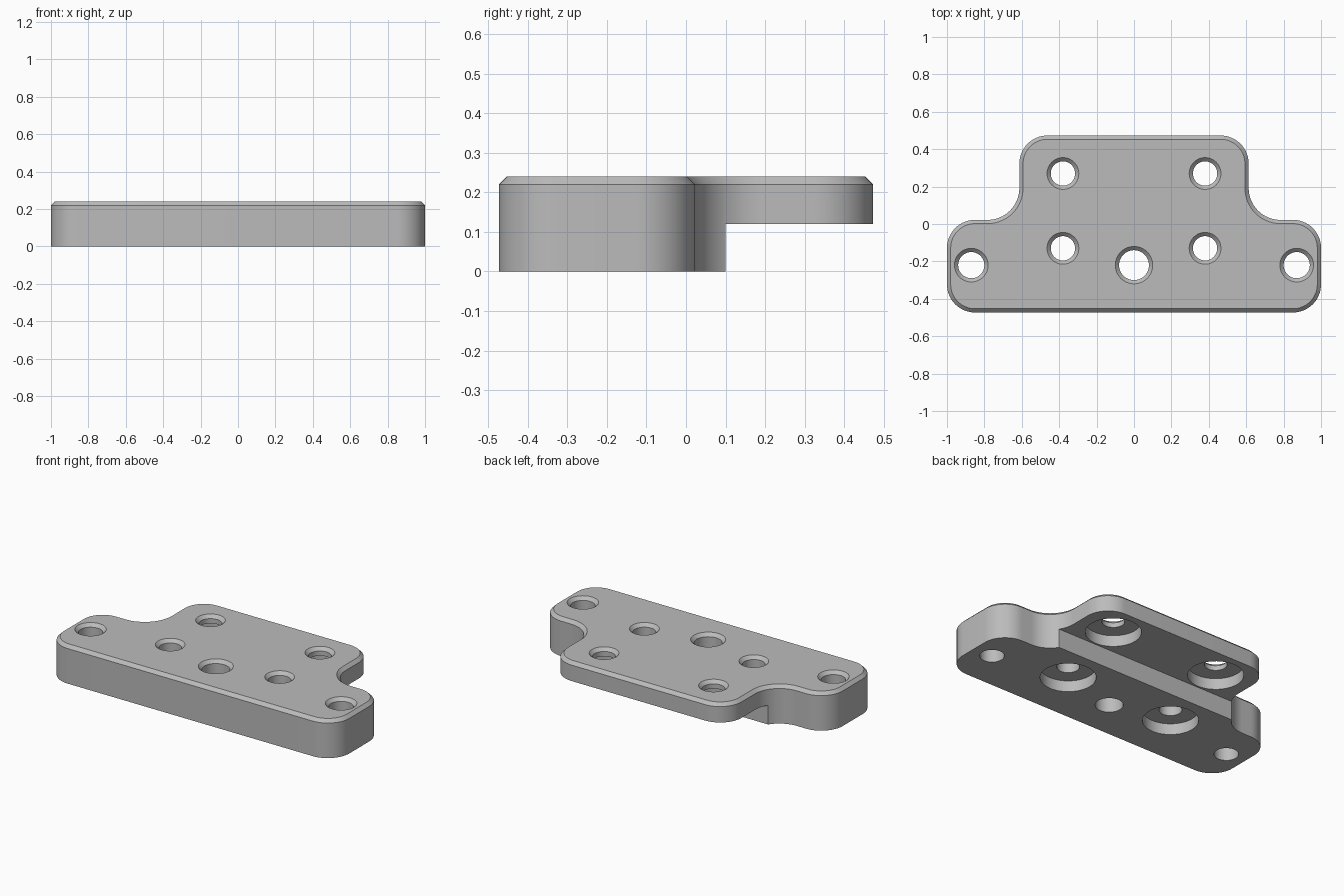
import bpy, bmesh
from math import sin, cos, pi, radians

cube = bpy.data.objects.get("Cube")
if cube:
    bpy.data.objects.remove(cube, do_unlink=True)

HEIGHT, CHAMFER = 0.24, 0.02
LEDGE_Y, LEDGE_Z = 0.10, 0.12
BORE_RADIUS, BORE_DEPTH = 0.16, 0.07

grey = bpy.data.materials.new("plain grey")
grey.use_nodes = True
colour = (0.5, 0.5, 0.5, 1)
grey.diffuse_color = colour
grey.node_tree.nodes["Principled BSDF"].inputs["Base Color"].default_value = colour


def loft(name, rings):
    """Solid through a list of rings of 3D points, capped at both ends."""
    bm = bmesh.new()
    loops = [[bm.verts.new(p) for p in ring] for ring in rings]
    n = len(loops[0])
    for a, b in zip(loops, loops[1:]):
        for i in range(n):
            j = (i + 1) % n
            bm.faces.new((a[i], a[j], b[j], b[i]))
    bm.faces.new(loops[0][::-1])
    bm.faces.new(loops[-1])
    bmesh.ops.recalc_face_normals(bm, faces=bm.faces)
    mesh = bpy.data.meshes.new(name)
    bm.to_mesh(mesh)
    bm.free()
    mesh.materials.append(grey)
    obj = bpy.data.objects.new(name, mesh)
    bpy.context.collection.objects.link(obj)
    return obj


def outline(inset, z, steps=16):
    """Stepped plate outline: corner arcs on one side, mirrored to the other."""
    arcs = [  # centre x, centre y, radius, start angle, end angle, side
        (0.85, -0.323, 0.15, -90, 0, 1),
        (0.85, -0.128, 0.15, 0, 90, 1),
        (0.783, 0.192, 0.17, 270, 180, -1),
        (0.463, 0.323, 0.15, 0, 90, 1),
    ]
    half = []
    for cx, cy, r, start, end, side in arcs:
        r -= inset * side
        for i in range(steps + 1):
            a = radians(start + (end - start) * i / steps)
            half.append((cx + r * cos(a), cy + r * sin(a), z))
    return half + [(-x, y, z) for x, y, z in reversed(half)]


def lathe(name, x, y, profile, sides=48):
    return loft(name, [[(x + r * cos(2 * pi * i / sides), y + r * sin(2 * pi * i / sides), z)
                        for i in range(sides)] for r, z in profile])


def cut(target, cutter):
    cutter.hide_render = True
    mod = target.modifiers.new("cut", 'BOOLEAN')
    mod.operation, mod.solver, mod.object = 'DIFFERENCE', 'EXACT', cutter
    bpy.context.view_layer.objects.active = target
    bpy.ops.object.modifier_apply(modifier=mod.name)
    bpy.data.objects.remove(cutter, do_unlink=True)


# Plate with a chamfered top rim
plate = loft("mounting_plate", [outline(0, 0), outline(0, HEIGHT - CHAMFER),
                                outline(CHAMFER, HEIGHT)])

# Raised underside of the rear half
cut(plate, loft("ledge_cutter", [[(-1, LEDGE_Y, z), (1, LEDGE_Y, z), (1, 1, z), (-1, 1, z)]
                                 for z in (-0.2, LEDGE_Z)]))

# Through holes with chamfered tops; the four bolt holes are counterbored below
holes = [(0, -0.22, 0.08, None)]
for s in (-1, 1):
    holes += [(s * 0.87, -0.22, 0.07, None),
              (s * 0.38, -0.13, 0.065, 0),
              (s * 0.38, 0.27, 0.065, LEDGE_Z)]
for x, y, r, floor in holes:
    profile = [(r, -0.1)]
    if floor is not None:
        top = floor + BORE_DEPTH
        profile = [(BORE_RADIUS, -0.1), (BORE_RADIUS, top), (r, top)]
    profile += [(r, HEIGHT - CHAMFER), (r + 2 * CHAMFER, HEIGHT + CHAMFER)]
    cut(plate, lathe("hole_cutter", x, y, profile))

# Smooth round walls, sharp edges kept
bpy.ops.object.select_all(action='DESELECT')
plate.select_set(True)
bpy.context.view_layer.objects.active = plate
bpy.ops.object.shade_smooth_by_angle(angle=radians(30))
